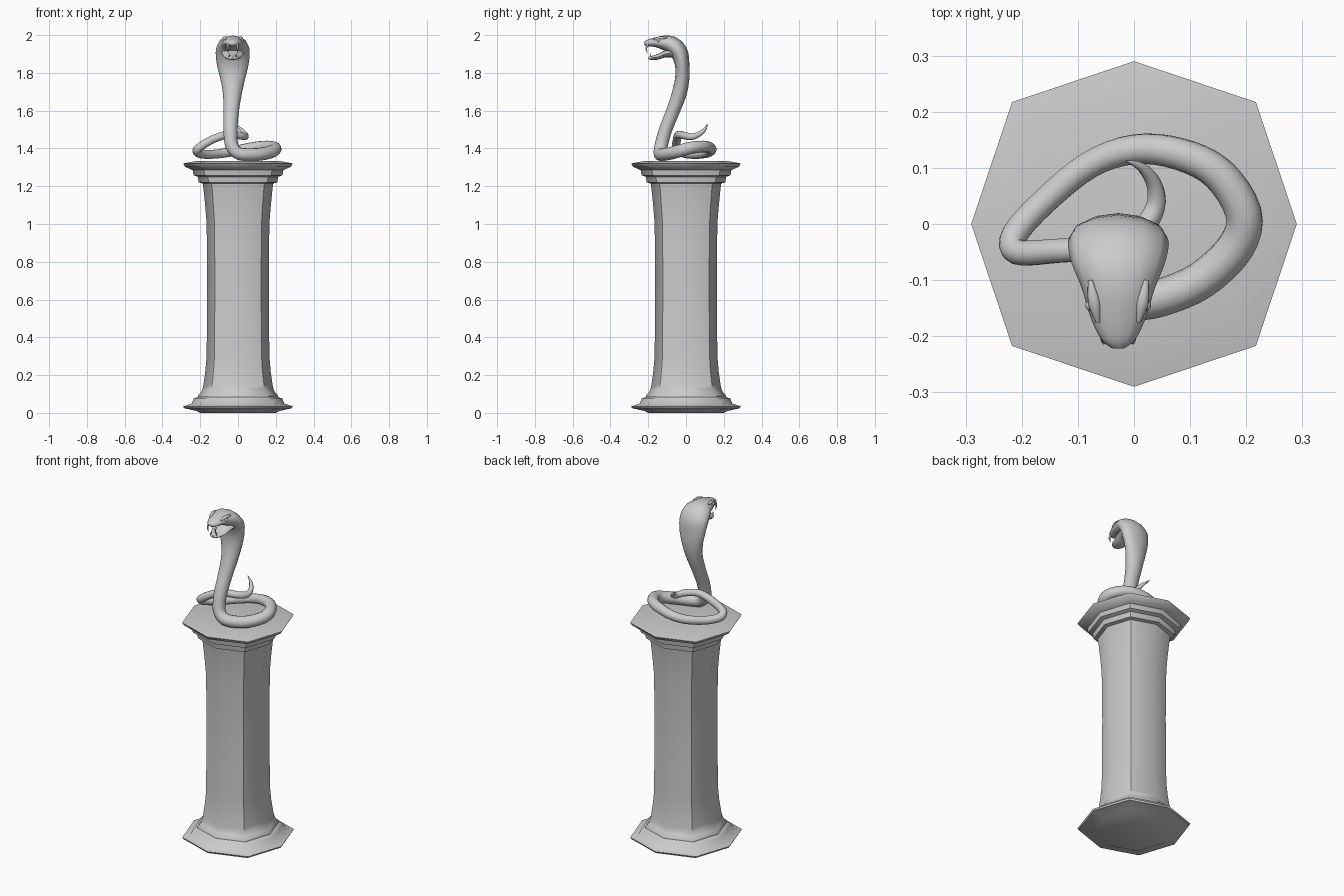
import bpy, bmesh, math
from mathutils import Vector

def finish(bm, name, angle):
    bmesh.ops.recalc_face_normals(bm, faces=bm.faces)
    me = bpy.data.meshes.new(name)
    bm.to_mesh(me)
    bm.free()
    ob = bpy.data.objects.new(name, me)
    bpy.context.collection.objects.link(ob)
    bpy.ops.object.select_all(action='DESELECT')
    ob.select_set(True)
    bpy.context.view_layer.objects.active = ob
    bpy.ops.object.shade_smooth_by_angle(angle=math.radians(angle))
    return ob

def skin(rings, name, angle):
    """Bridge equal-length rings of points and cap both ends."""
    bm = bmesh.new()
    vs = [[bm.verts.new(p) for p in r] for r in rings]
    n = len(vs[0])
    for a, b in zip(vs, vs[1:]):
        for i in range(n):
            j = (i + 1) % n
            bm.faces.new((a[i], a[j], b[j], b[i]))
    bm.faces.new(vs[0])
    bm.faces.new(vs[-1])
    return finish(bm, name, angle)

def spline(pts, sub):
    """Catmull-Rom through (x, y, z, half width, half depth) rows."""
    out = []
    for i in range(len(pts) - 1):
        p0, p1, p2, p3 = pts[max(i - 1, 0)], pts[i], pts[i + 1], pts[min(i + 2, len(pts) - 1)]
        for k in range(sub):
            t = k / sub
            out.append([0.5 * (2 * b + (c - a) * t + (2 * a - 5 * b + 4 * c - d) * t * t
                        + (3 * b - a - 3 * c + d) * t ** 3) for a, b, c, d in zip(p0, p1, p2, p3)])
    out.append(list(pts[-1]))
    return out

def tube(pts, name, sub=4, n=12):
    """Elliptical tube whose frame is carried along from a sideways start."""
    rows = spline(pts, sub)
    side, rings = Vector((1, 0, 0)), []
    for i, r in enumerate(rows):
        a, b = rows[max(i - 1, 0)], rows[min(i + 1, len(rows) - 1)]
        tan = (Vector(b[:3]) - Vector(a[:3])).normalized()
        side = (side - tan * side.dot(tan)).normalized()
        up = side.cross(tan)
        w, d = max(r[3], 0.001), max(r[4], 0.001)
        rings.append([Vector(r[:3]) + side * w * math.cos(2 * math.pi * k / n)
                      + up * d * math.sin(2 * math.pi * k / n) for k in range(n)])
    return skin(rings, name, 60)

# Octagonal pedestal: moulded base, waisted shaft, moulded cap
profile = [(.20, 0), (.22, .01), (.285, .025), (.29, .035), (.245, .05), (.235, .075),
           (.212, .085), (.21, .095), (.195, .11), (.187, .13), (.183, .15), (.173, .22),
           (.166, .30), (.163, .7), (.166, 1.0), (.173, 1.09), (.183, 1.19), (.187, 1.215),
           (.208, 1.22), (.213, 1.25), (.235, 1.258), (.24, 1.285), (.28, 1.303),
           (.29, 1.32), (.225, 1.333)]
rings = []
for r, z in profile:
    rings.append([Vector((math.cos(k * math.pi / 4), math.sin(k * math.pi / 4), 0))
                  * r * (1.06 if k % 2 else 1) + Vector((0, 0, z)) for k in range(8)])
skin(rings, "pedestal", 50)

# Snake: upper head, hood, neck, coil and raised tail as one tube
X = -.028
body = [(X, -.221, 1.955, .012, .008), (X, -.205, 1.957, .031, .017),
        (X, -.165, 1.962, .05, .025), (X, -.115, 1.959, .065, .039),
        (X, -.07, 1.945, .083, .046), (X, -.035, 1.905, .09, .046),
        (X, -.02, 1.84, .083, .038), (X, -.02, 1.77, .066, .038),
        (-.03, -.036, 1.69, .05, .039), (-.036, -.068, 1.6, .041, .036),
        (-.04, -.108, 1.5, .037, .035), (-.034, -.13, 1.42, .035, .035),
        (-.005, -.138, 1.378, .034, .034), (.045, -.132, 1.367, .034, .034),
        (.12, -.1, 1.37, .034, .034), (.182, -.04, 1.385, .034, .034),
        (.195, .02, 1.402, .033, .033), (.15, .09, 1.41, .031, .031),
        (.08, .125, 1.405, .029, .029), (0, .133, 1.39, .027, .027),
        (-.08, .105, 1.375, .025, .025), (-.16, .04, 1.368, .024, .024),
        (-.212, -.018, 1.378, .024, .024), (-.208, -.05, 1.402, .023, .023),
        (-.14, -.048, 1.445, .022, .022), (-.06, -.04, 1.472, .021, .021),
        (.01, -.01, 1.468, .02, .02), (.038, .03, 1.462, .018, .018),
        (.036, .07, 1.476, .014, .014), (.015, .1, 1.502, .009, .009),
        (-.015, .113, 1.53, .001, .001)]
tube(body, "snake_body")

# Open lower jaw
tube([(X, -.198, 1.878, .012, .006), (X, -.185, 1.879, .03, .01),
      (X, -.15, 1.884, .044, .014), (X, -.11, 1.9, .055, .018),
      (X, -.05, 1.91, .062, .03)], "lower_jaw", 3)

# Fangs, small lower teeth, eyes and brow ridges, mirrored about the head
for s, tag in ((-1, "left"), (1, "right")):
    tube([(X + s * .026, -.2, 1.957, .007, .007), (X + s * .025, -.21, 1.93, .005, .005),
          (X + s * .024, -.205, 1.905, .001, .001)], "fang_" + tag, 3, 6)
    tube([(X + s * .018, -.187, 1.882, .004, .004),
          (X + s * .018, -.19, 1.905, .001, .001)], "lower_tooth_" + tag, 1, 6)
    tube([(X + s * .036, -.175, 1.975, .004, .004), (X + s * .043, -.14, 1.984, .011, .009),
          (X + s * .05, -.1, 1.985, .004, .004)], "brow_" + tag, 3, 8)
    bm = bmesh.new()
    bmesh.ops.create_uvsphere(bm, u_segments=10, v_segments=6, radius=.01)
    bmesh.ops.translate(bm, verts=bm.verts, vec=(X + s * .049, -.145, 1.972))
    finish(bm, "eye_" + tag, 60)
